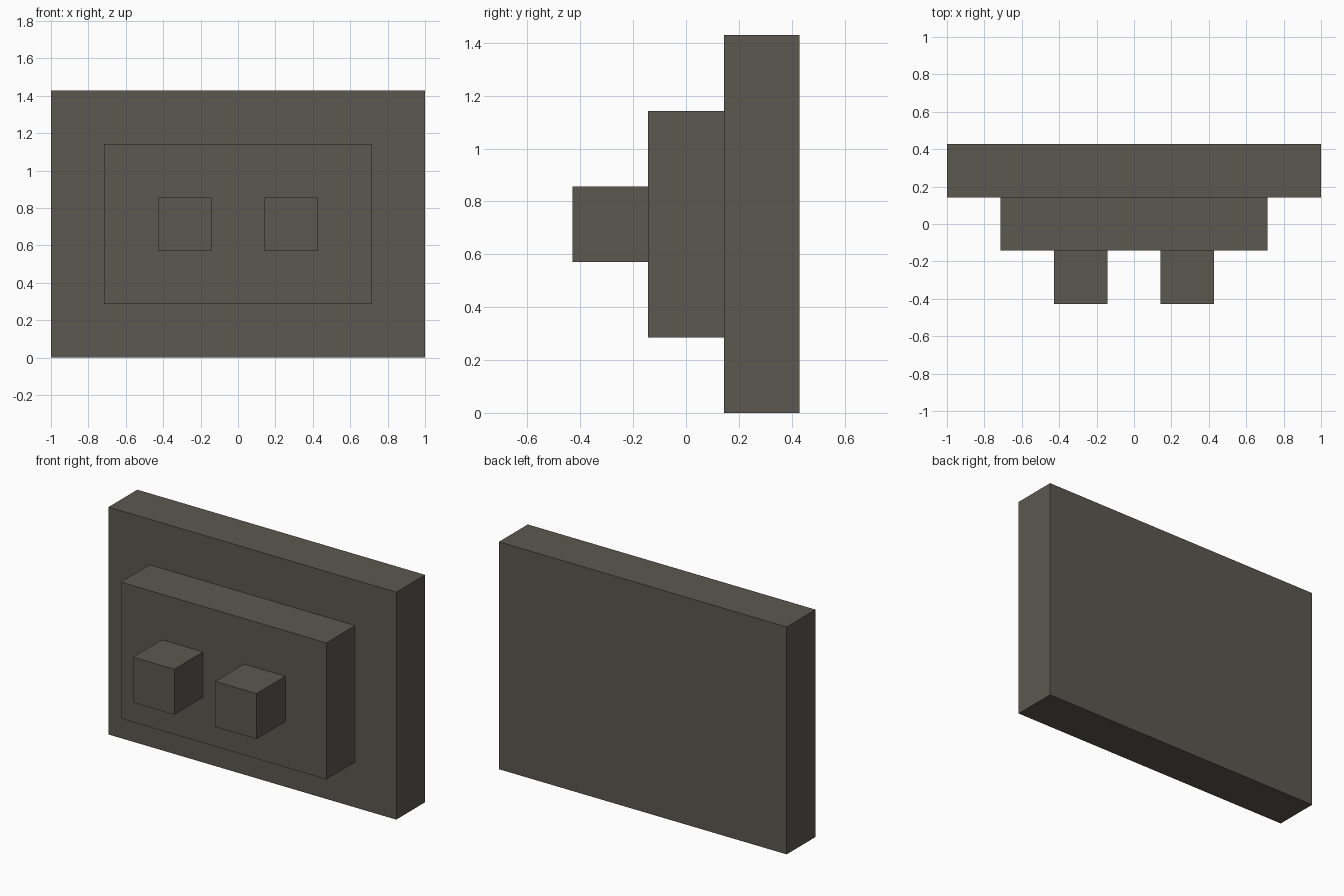
import bpy

# Remove the default cube
cube = bpy.data.objects.get("Cube")
if cube:
    bpy.data.objects.remove(cube, do_unlink=True)

U = 2 / 7  # one block unit; the wall plate is seven units wide

# Dark warm grey used on every part
grey = bpy.data.materials.new("dark_warm_grey")
grey.use_nodes = True
colour = (0.105, 0.098, 0.080, 1)
grey.diffuse_color = colour
grey.node_tree.nodes["Principled BSDF"].inputs["Base Color"].default_value = colour


def block(name, x, y, size):
    """Box in block units, centred at mid height of the plate."""
    bpy.ops.mesh.primitive_cube_add(size=1, location=(x * U, y * U, 2.5 * U))
    ob = bpy.context.object
    ob.name = ob.data.name = name
    ob.scale = [s * U for s in size]
    bpy.ops.object.transform_apply(location=False, rotation=False, scale=True)
    ob.data.materials.append(grey)


# Wall plate, raised panel and the two pegs
block("back_plate", 0, 1, (7, 1, 5))
block("raised_panel", 0, 0, (5, 1, 3))
for side, x in (("right", -1), ("left", 1)):
    block(side + "_peg", x, -1, (1, 1, 1))
